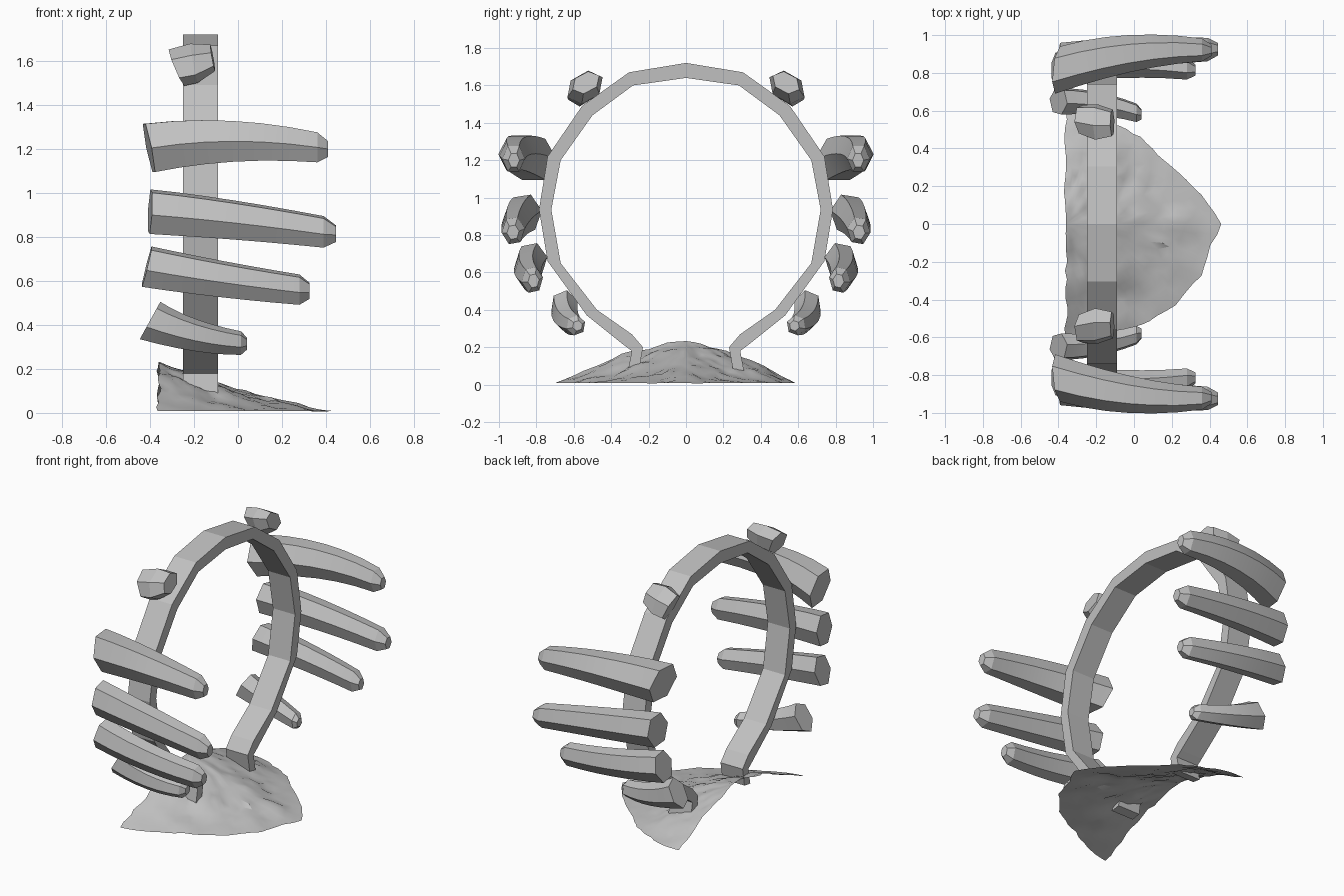
import bpy, bmesh, math
from mathutils import Vector, noise

cube = bpy.data.objects.get("Cube")
if cube:
    bpy.data.objects.remove(cube)

grey = bpy.data.materials.new("stone_grey")
grey.use_nodes = True
COLOUR = (0.53, 0.53, 0.53, 1)
grey.diffuse_color = COLOUR
grey.node_tree.nodes["Principled BSDF"].inputs["Base Color"].default_value = COLOUR


def finish(name, bm, smooth=None, fix_normals=True):
    if fix_normals:
        bmesh.ops.recalc_face_normals(bm, faces=bm.faces)
    mesh = bpy.data.meshes.new(name)
    bm.to_mesh(mesh)
    bm.free()
    mesh.materials.append(grey)
    obj = bpy.data.objects.new(name, mesh)
    bpy.context.collection.objects.link(obj)
    if smooth:
        bpy.ops.object.select_all(action='DESELECT')
        obj.select_set(True)
        bpy.context.view_layer.objects.active = obj
        bpy.ops.object.shade_smooth_by_angle(angle=math.radians(smooth))
    return obj


def loft(bm, rings):
    """Skin closed rings of points and cap both ends."""
    loops = [[bm.verts.new(p) for p in ring] for ring in rings]
    n = len(loops[0])
    for a, b in zip(loops, loops[1:]):
        for i in range(n):
            j = (i + 1) % n
            bm.faces.new((a[i], a[j], b[j], b[i]))
    bm.faces.new(loops[0])
    bm.faces.new(loops[-1])


# Open band: (outer y, outer z, inner y, inner z) from the foot to the crown
half = [(.31, .075, .25, .085), (.29, .18, .23, .2), (.33, .21, .29, .27),
        (.53, .37, .476, .4), (.74, .66, .67, .65), (.786, .936, .72, .936),
        (.74, 1.22, .67, 1.2), (.556, 1.49, .5, 1.44), (.305, 1.67, .283, 1.6)]
path = half + [(0, 1.72, 0, 1.64)] + [(-a, b, -c, d) for a, b, c, d in half[::-1]]
bm = bmesh.new()
loft(bm, [[(-.25, a, b), (-.09, a, b), (-.09, c, d), (-.25, c, d)] for a, b, c, d in path])
finish("ring_band", bm)


# Six-sided fingers: a bent axis, half widths at each end, a slanted butt and blunt tip
def finger(name, side, start, mid, tip, w0, w1, slant, roll=0, steps=6):
    a, m, b = Vector(start), Vector(mid), Vector(tip)
    ctrl = m * 2 - (a + b) / 2
    rings = []
    for k in range(steps + 2):
        t = min(k / steps, 1) * .94 if k <= steps else 1
        c = a * (1 - t) ** 2 + ctrl * 2 * t * (1 - t) + b * t * t
        shrink = .55 if k > steps else 1
        ry, rz = [(p + (q - p) * t ** 1.3) * shrink for p, q in zip(w0, w1)]
        ring = []
        for i in range(6):
            ang = math.radians(60 * i + roll)
            dy, dz = ry * math.cos(ang), rz * math.sin(ang) / .87
            dx = (slant[0] * dy + slant[1] * dz) * (1 - t) ** 3
            ring.append((c.x + dx, side * (c.y + dy), c.z + dz))
        rings.append(ring)
    bm = bmesh.new()
    loft(bm, rings)
    finish(name, bm, 20)


for side, label in ((1, "front"), (-1, "back")):
    finger(label + "_upper_finger", side, (-.405, -.815, 1.205), (0, -.905, 1.235),
           (.41, -.92, 1.2), (.125, .11), (.055, .065), (-.1, -.2))
    finger(label + "_middle_finger", side, (-.4, -.865, .915), (0, -.905, .875),
           (.445, -.925, .815), (.095, .095), (.06, .065), (-.1, .05), 8)
    finger(label + "_lower_finger", side, (-.415, -.825, .665), (-.05, -.845, .605),
           (.325, -.815, .555), (.085, .085), (.055, .062), (-.05, .25), 10)
    finger(label + "_little_finger", side, (-.4, -.65, .42), (-.18, -.635, .35),
           (.04, -.58, .315), (.075, .075), (.05, .045), (0, .55), 20)

    # Short flared thumb stub, leaning along the band
    bm = bmesh.new()
    rings = []
    for x, y, z, ry, rz, lean in ((-.28, -.555, 1.57, .08, .07, -.45),
                                  (-.2, -.54, 1.59, .1, .075, -.2),
                                  (-.115, -.535, 1.615, .075, .05, -.2)):
        ring = []
        for i in range(6):
            ang = math.radians(60 * i + 20)
            dy, dz = ry * math.cos(ang), rz * math.sin(ang) / .87
            ring.append((x + lean * dz, side * (y + dy), z + dz + .25 * dy))
        rings.append(ring)
    loft(bm, rings)
    finish(label + "_thumb", bm)

# Rough half mound, an open shell fanned out from its peak
reach = [.7, .65, .65, .72, .76, .81, .69, .61, .6, .59, .59]
SPOKES, RINGS = 44, 14
bm = bmesh.new()
grid = []
for k in range(RINGS + 1):
    s = k / RINGS
    row = []
    for i in range(SPOKES + 1):
        u = i / SPOKES * (len(reach) - 1)
        j = min(int(u), len(reach) - 2)
        r = (reach[j] + (reach[j + 1] - reach[j]) * (u - j)) * s
        ang = math.pi * (i / SPOKES - .5)
        x, y = -.36 + r * math.cos(ang), r * math.sin(ang)
        c = math.cos(ang)
        z = .008 + .225 * (1 - s ** (1.6 - .6 * c)) ** (1.1 + .3 * c)
        spot = Vector((x * 7, y * 7, 3))
        bump = noise.noise_vector(spot) + noise.noise_vector(spot * 2.6) * .7
        fade = math.sin(math.pi * s) ** .5 if 0 < k < RINGS else 0
        x += bump.x * .022 * min(1, s * 3)
        y += bump.y * .022 * s
        z = max(.006, z + bump.z * .02 * fade)
        row.append(bm.verts.new((x, y, z)))
    grid.append(row)
for a, b in zip(grid, grid[1:]):
    for i in range(SPOKES):
        bm.faces.new((a[i], b[i], b[i + 1], a[i + 1]))
bmesh.ops.remove_doubles(bm, verts=bm.verts, dist=.0005)
bmesh.ops.triangulate(bm, faces=bm.faces)
bm.normal_update()
for f in bm.faces:
    if f.normal.z < 0:
        f.normal_flip()
finish("rock_mound", bm, 30, False)
